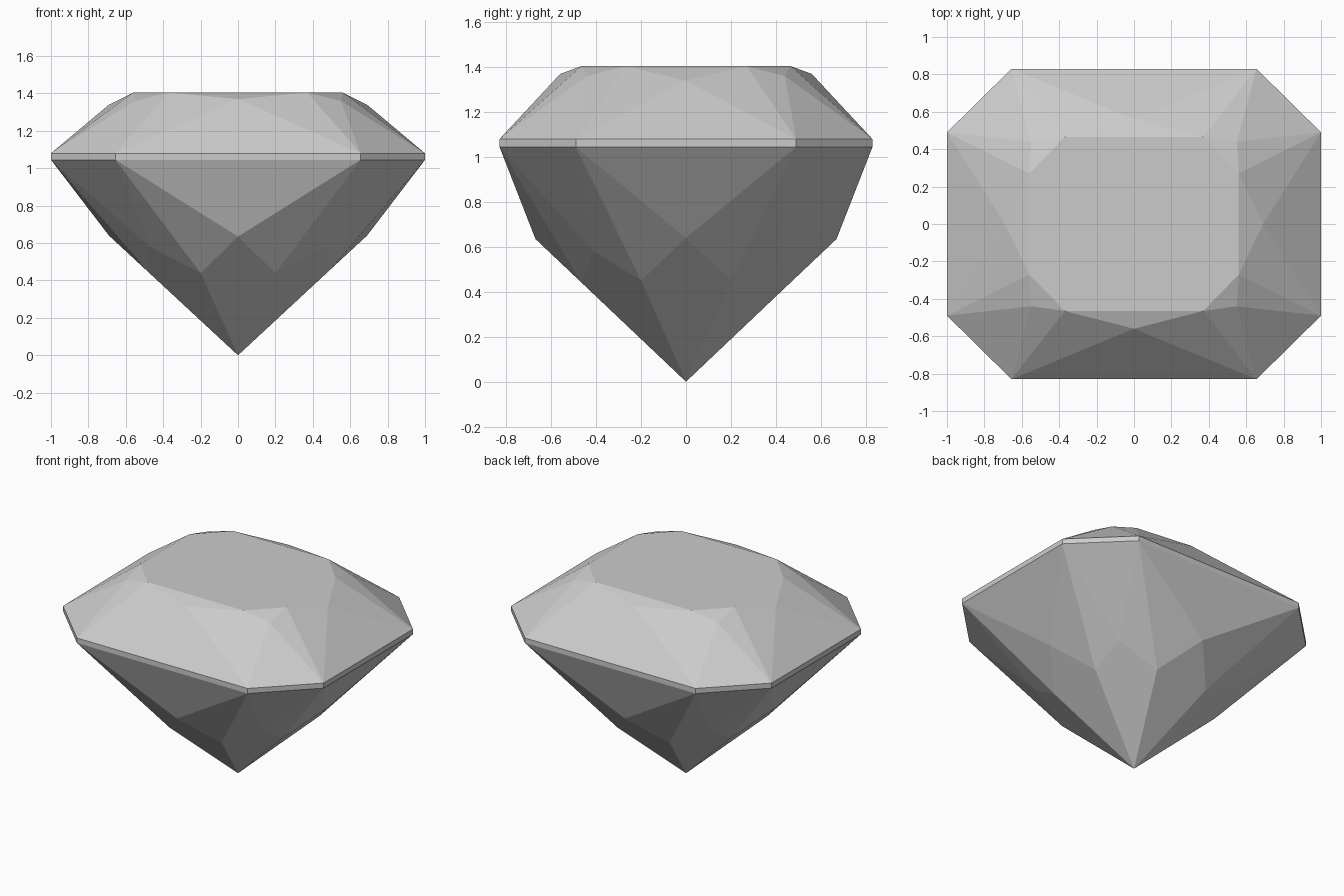
import bpy
import bmesh

cube = bpy.data.objects.get("Cube")
if cube:
    bpy.data.objects.remove(cube, do_unlink=True)

# One plain grey material
grey = bpy.data.materials.new("pale grey")
grey.use_nodes = True
colour = (0.6, 0.6, 0.6, 1)
grey.diffuse_color = colour
grey.node_tree.nodes["Principled BSDF"].inputs["Base Color"].default_value = colour

# Key points of one quarter: "front" lies by the y side, "side" by the x side
QUARTER = {
    "table_front": (0.37, 0.465, 1.405), "table_side": (0.56, 0.27, 1.405),
    "crown_front": (0, 0.56, 1.37), "crown_side": (0.69, 0, 1.34),
    "crown_corner": (0.55, 0.44, 1.36),
    "rim_front": (0.655, 0.83, 1.08), "rim_side": (1, 0.49, 1.08),
    "belt_front": (0.655, 0.83, 1.045), "belt_side": (1, 0.49, 1.045),
    "keel_front": (0, 0.67, 0.635), "keel_side": (0.69, 0, 0.64),
    "keel_corner": (0.47, 0.41, 0.58),
    "tip_front": (0.2, 0.464, 0.44), "tip_side": (0.485, 0.2, 0.45),
    "point": (0, 0, 0),
}

bm = bmesh.new()
made = {}


def vert(name, sx, sy):
    x, y, z = QUARTER[name]
    key = (x * sx + 0.0, y * sy + 0.0, z)
    if key not in made:
        made[key] = bm.verts.new(key)
    return made[key]


def facet(*corners):
    bm.faces.new([vert(*c) for c in corners])


# Facets inside each quarter
for sx in (1, -1):
    for sy in (1, -1):
        def local(*names):
            facet(*[(n, sx, sy) for n in names])

        for s in ("front", "side"):
            local("table_" + s, "crown_" + s, "rim_" + s)
            local("table_" + s, "rim_" + s, "crown_corner")
            local("belt_" + s, "keel_" + s, "tip_" + s)
            local("belt_" + s, "tip_" + s, "keel_corner")
        local("table_front", "table_side", "crown_corner")
        local("rim_front", "rim_side", "crown_corner")
        local("rim_front", "rim_side", "belt_side", "belt_front")
        local("belt_front", "belt_side", "keel_corner")
        local("tip_front", "keel_corner", "tip_side", "point")

# Facets that bridge two neighbouring quarters
for sign in (1, -1):
    for s, a, b in (("front", (1, sign), (-1, sign)), ("side", (sign, 1), (sign, -1))):
        def bridge(*items):
            facet(*[(n + "_" + s if n != "point" else n, *q) for n, q in items])

        bridge(("table", a), ("table", b), ("crown", a))
        bridge(("rim", a), ("rim", b), ("crown", a))
        bridge(("rim", a), ("rim", b), ("belt", b), ("belt", a))
        bridge(("belt", a), ("belt", b), ("keel", a))
        bridge(("tip", a), ("keel", a), ("tip", b), ("point", a))

# Flat table on top
ring = []
for sx, sy in ((1, 1), (-1, 1), (-1, -1), (1, -1)):
    pair = [("table_side", sx, sy), ("table_front", sx, sy)]
    ring += pair if sx * sy > 0 else pair[::-1]
facet(*ring)

bmesh.ops.recalc_face_normals(bm, faces=bm.faces)
mesh = bpy.data.meshes.new("cut_gem")
bm.to_mesh(mesh)
bm.free()
mesh.materials.append(grey)
gem = bpy.data.objects.new("cut_gem", mesh)
bpy.context.collection.objects.link(gem)
